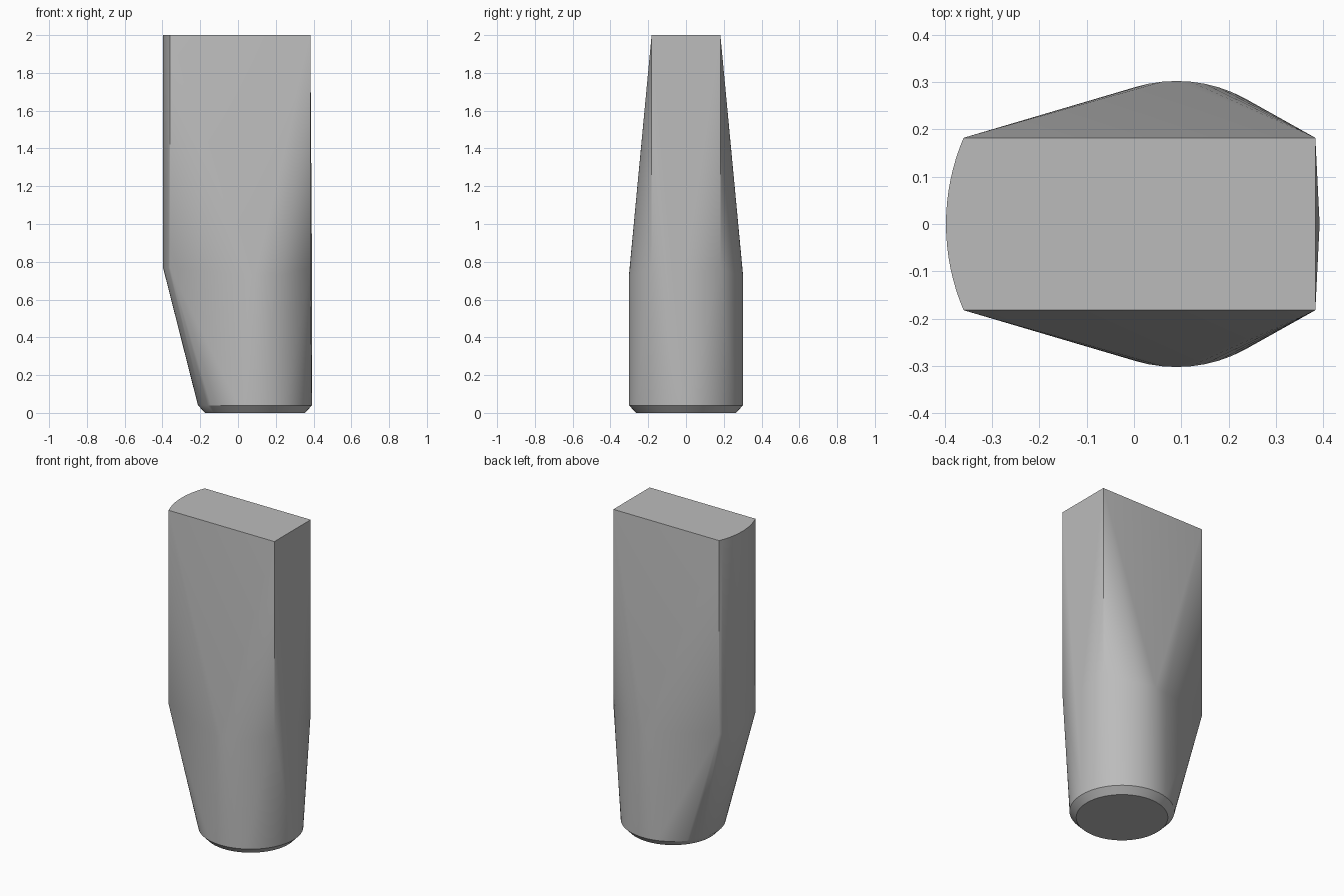
import bpy, bmesh, math

if "Cube" in bpy.data.objects:
    bpy.data.objects.remove(bpy.data.objects["Cube"])

CX = 0.09            # round foot is offset from the centre
R_FOOT, R_TIP = 0.302, 0.264


def ring(radius, z, n=64):
    return [(CX + radius * math.cos(2 * math.pi * i / n),
             radius * math.sin(2 * math.pi * i / n), z) for i in range(n)]


def block_outline(z, n=16):
    # flat right end, bowed left end
    pts = [(0.383, -0.182, z), (0.383, 0.182, z)]
    rad = 0.466
    a = math.asin(0.182 / rad)
    for i in range(n + 1):
        t = -a + 2 * a * i / n
        pts.append((-0.397 + rad * (1 - math.cos(t)), rad * math.sin(t), z))
    return pts


# Body: blade-shaped block blended into a chamfered round foot
bm = bmesh.new()
for p in (block_outline(2.0) + block_outline(0.77)
          + ring(R_FOOT, 0.73) + ring(R_FOOT, 0.04) + ring(R_TIP, 0.0)):
    bm.verts.new(p)
res = bmesh.ops.convex_hull(bm, input=bm.verts[:])
bmesh.ops.delete(bm, geom=[v for v in bm.verts if not v.link_faces], context='VERTS')
bmesh.ops.dissolve_limit(bm, angle_limit=math.radians(0.2),
                         verts=bm.verts[:], edges=bm.edges[:])
bmesh.ops.recalc_face_normals(bm, faces=bm.faces[:])

mesh = bpy.data.meshes.new("tapered_peg")
bm.to_mesh(mesh)
bm.free()
peg = bpy.data.objects.new("tapered_peg", mesh)
bpy.context.collection.objects.link(peg)

# Single grey material
grey = bpy.data.materials.new("plain grey")
grey.diffuse_color = (0.50, 0.50, 0.50, 1.0)
grey.use_nodes = True
grey.node_tree.nodes["Principled BSDF"].inputs["Base Color"].default_value = grey.diffuse_color
mesh.materials.append(grey)

# Smooth shading with sharp corners kept
bpy.context.view_layer.objects.active = peg
peg.select_set(True)
bpy.ops.object.shade_smooth_by_angle(angle=math.radians(30))
